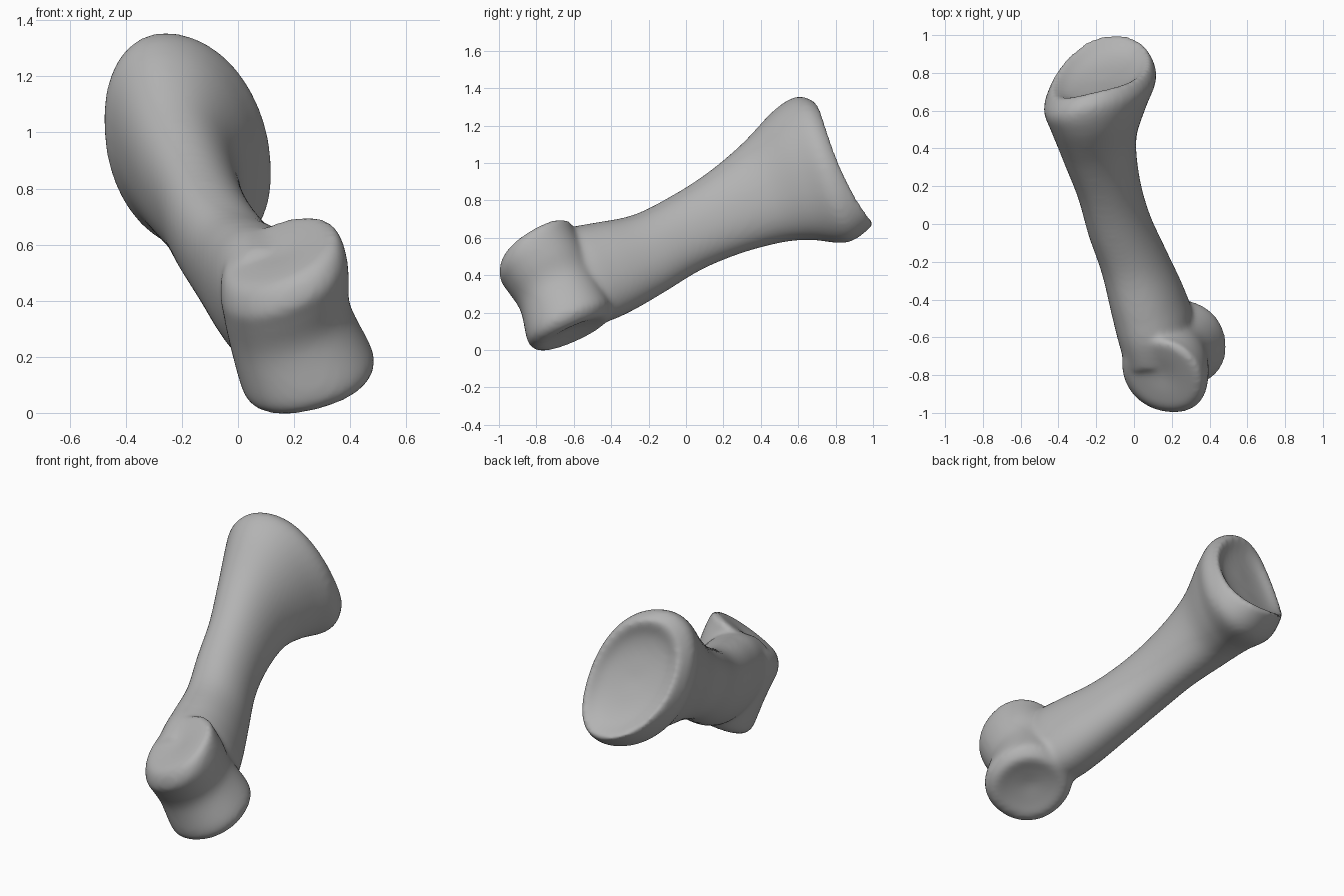
import bpy, bmesh, math
from mathutils import Vector

cube = bpy.data.objects.get("Cube")
if cube:
    bpy.data.objects.remove(cube, do_unlink=True)

SEGMENTS = 40
STEPS = 6


def spline(p, q, r, s, t):
    """Smooth blend from q to r."""
    return 0.5 * (2 * q + (r - p) * t + (2 * p - 5 * q + 4 * r - s) * t * t
                  + (3 * q - p - 3 * r + s) * t ** 3)


def soft_square(value):
    return math.copysign(abs(value) ** 0.93, value)


def loft(bm, rings):
    """Closed tube through rings: centre, two half axes, and a shift of the sides."""
    last = len(rings) - 1
    sections = []
    for i in range(last):
        quad = [rings[max(0, min(last, i + k))] for k in (-1, 0, 1, 2)]
        for step in range(STEPS):
            sections.append([spline(*part, step / STEPS) for part in zip(*quad)])
    sections.append(rings[-1])
    loops = []
    for c, a, b, side in sections:
        loop = []
        for k in range(SEGMENTS):
            angle = math.tau * k / SEGMENTS
            u, v = soft_square(math.cos(angle)), soft_square(math.sin(angle))
            loop.append(bm.verts.new(c + a * u + b * v + side * u * u))
        loops.append(loop)
    faces = []
    for low, high in zip(loops, loops[1:]):
        for k in range(SEGMENTS):
            n = (k + 1) % SEGMENTS
            faces.append(bm.faces.new((low[k], low[n], high[n], high[k])))
    for loop in (loops[0], loops[-1]):
        faces.append(bm.faces.new(loop))
    bmesh.ops.recalc_face_normals(bm, faces=faces)


def ring(c, a, b, side=(0, 0, 0)):
    return Vector(c), Vector(a), Vector(b), Vector(side)


def shaft_ring(c, width, height):
    return ring(c, Vector((0.97, 0.2, 0.05)) * width,
                Vector((-0.12, -0.37, 0.92)) * height)


def disc(c, normal, radius):
    n = Vector(normal).normalized()
    a = Vector((1, 0.1, 0)).cross(n).normalized()
    return ring(c, a * radius, n.cross(a) * radius)


bm = bmesh.new()

# Shaft, flaring into the hollow socket at the back
rim_c = Vector((-0.185, 0.84, 1.0))
rim_a = Vector((0.265, 0.065, -0.055))
rim_b = Vector((-0.02, -0.15, 0.325))
out = rim_b.cross(rim_a).normalized()
shaft = [
    shaft_ring((0.125, -0.69, 0.37), 0.175, 0.23),
    shaft_ring((0.11, -0.54, 0.40), 0.20, 0.272),
    shaft_ring((0.07, -0.40, 0.44), 0.195, 0.26),
    shaft_ring((0.00, -0.20, 0.515), 0.175, 0.225),
    shaft_ring((-0.08, 0.00, 0.625), 0.165, 0.215),
    shaft_ring((-0.135, 0.20, 0.73), 0.165, 0.235),
    shaft_ring((-0.18, 0.40, 0.835), 0.195, 0.285),
    ring((-0.19, 0.575, 0.935), (0.255, 0.05, -0.04), (-0.02, -0.095, 0.345)),
    ring((-0.185, 0.73, 0.965), (0.298, 0.07, -0.055), (-0.025, -0.125, 0.385),
         out * -0.04),
    ring(rim_c, rim_a, rim_b, out * -0.065),
]
# Socket lip and bowl
for scale, depth in ((0.91, -0.005), (0.72, -0.05), (0.45, -0.08), (0.06, -0.095)):
    shaft.append(ring(rim_c + out * depth, rim_a * scale, rim_b * scale,
                      out * -0.065 * scale ** 2))
loft(bm, shaft)

# Grooved spool joint at the front, with shallow dished ends
low, mid, high = (-0.23, -0.4, 0.88), (-0.28, -0.44, 0.84), (-0.35, -0.5, 0.79)
loft(bm, [
    disc((0.26, -0.60, 0.115), low, 0.02),
    disc((0.265, -0.60, 0.10), low, 0.12),
    disc((0.265, -0.60, 0.088), low, 0.188),
    disc((0.257, -0.615, 0.11), low, 0.228),
    disc((0.245, -0.63, 0.16), low, 0.243),
    disc((0.185, -0.685, 0.315), mid, 0.226),
    disc((0.17, -0.75, 0.43), mid, 0.235),
    disc((0.16, -0.79, 0.50), high, 0.238),
    disc((0.15, -0.80, 0.57), high, 0.21),
    disc((0.15, -0.80, 0.58), high, 0.13),
    disc((0.15, -0.795, 0.57), high, 0.02),
])

source = bpy.data.meshes.new("bone")
bm.to_mesh(source)
bm.free()
bone = bpy.data.objects.new("bone", source)
bpy.context.collection.objects.link(bone)

# Fuse the shaft and joint into one skin
remesh = bone.modifiers.new("fuse", 'REMESH')
remesh.mode = 'VOXEL'
remesh.voxel_size = 0.015
remesh.use_smooth_shade = True
smooth = bone.modifiers.new("soften", 'SMOOTH')
smooth.factor = 0.5
smooth.iterations = 14

# Bone colour
grey = bpy.data.materials.new("bone_grey")
grey.use_nodes = True
colour = (0.45, 0.45, 0.45, 1)
grey.diffuse_color = colour
grey.node_tree.nodes["Principled BSDF"].inputs["Base Color"].default_value = colour
source.materials.append(grey)
